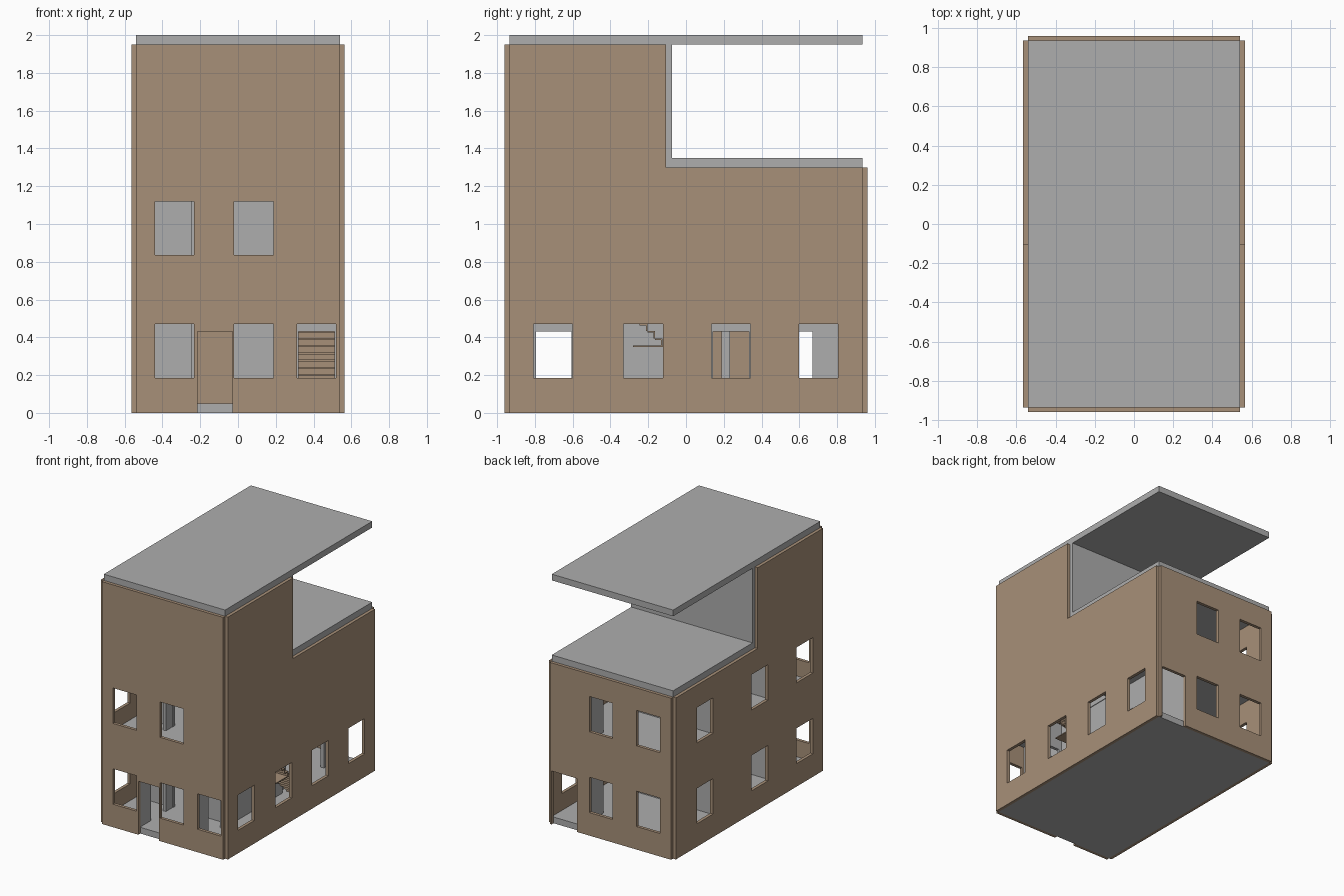
import bpy, bmesh
from mathutils import Vector

cube = bpy.data.objects.get("Cube")
if cube:
    bpy.data.objects.remove(cube, do_unlink=True)


def material(name, rgb):
    m = bpy.data.materials.new(name)
    m.use_nodes = True
    m.diffuse_color = (*rgb, 1)
    m.node_tree.nodes["Principled BSDF"].inputs["Base Color"].default_value = (*rgb, 1)
    return m


TAN = material("tan brick", (0.39, 0.28, 0.19))
GREY = material("grey concrete", (0.42, 0.42, 0.42))


def finish(name, bm, mat):
    bmesh.ops.recalc_face_normals(bm, faces=bm.faces[:])
    mesh = bpy.data.meshes.new(name)
    bm.to_mesh(mesh)
    bm.free()
    mesh.materials.append(mat)
    ob = bpy.data.objects.new(name, mesh)
    bpy.context.collection.objects.link(ob)
    return ob


def panel(name, mat, axis, depth, span, rise, holes=()):
    """Slab thick along axis (0=x, 1=y, 2=z); holes are (u0, u1, v0, v1)."""
    us = sorted({u for h in holes for u in h[:2] if span[0] < u < span[1]} | set(span))
    vs = sorted({v for h in holes for v in h[2:] if rise[0] < v < rise[1]} | set(rise))
    place = (lambda u, v: (depth[0], u, v),
             lambda u, v: (u, depth[0], v),
             lambda u, v: (u, v, depth[0]))[axis]
    bm = bmesh.new()
    grid = {(u, v): bm.verts.new(place(u, v)) for u in us for v in vs}
    for a, b in zip(us, us[1:]):
        for c, d in zip(vs, vs[1:]):
            u, v = (a + b) / 2, (c + d) / 2
            if not any(h[0] < u < h[1] and h[2] < v < h[3] for h in holes):
                bm.faces.new([grid[a, c], grid[b, c], grid[b, d], grid[a, d]])
    bmesh.ops.delete(bm, geom=[v for v in bm.verts if not v.link_faces], context="VERTS")
    ext = bmesh.ops.extrude_face_region(bm, geom=bm.faces[:], use_keep_orig=True)
    shift = Vector((0, 0, 0))
    shift[axis] = depth[1] - depth[0]
    bmesh.ops.translate(bm, vec=shift,
                        verts=[g for g in ext["geom"] if isinstance(g, bmesh.types.BMVert)])
    return finish(name, bm, mat)


def add_box(bm, lo, hi):
    verts = bmesh.ops.create_cube(bm, size=1)["verts"]
    for v in verts:
        v.co = [lo[i] if v.co[i] < 0 else hi[i] for i in range(3)]


# Main dimensions
X, XO = 0.54, 0.565
Y, YO = 0.935, 0.96
STOREY, SLAB, TOP, LOW = 0.65, 0.05, 1.95, 1.30
SILL, HEAD, DOOR = 0.185, 0.47, 0.43
STEP_BACK = -0.105


def windows(starts, floors):
    return [(s, s + 0.207, SILL + f * STOREY, HEAD + f * STOREY)
            for f in floors for s in starts]


# Outer walls
pair = (-0.44, -0.02)
front_door = (-0.215, -0.03, -1, DOOR)
panel("front_wall", TAN, 1, (-YO, -Y), (-X, X), (0, TOP),
      windows(pair, (0, 1)) + windows((0.312,), (0,)) + [front_door])
panel("back_wall", TAN, 1, (Y, YO), (-X, X), (0, LOW),
      windows(pair, (0, 1)) + [(0.30, 0.525, -1, DOOR)])
setback = (STEP_BACK, 2, LOW, 3)
panel("left_wall", TAN, 0, (X, XO), (-Y, Y), (0, TOP),
      windows((-0.807, -0.33, 0.135, 0.597), (0,)) + [setback])
panel("right_wall", TAN, 0, (-XO, -X), (-Y, Y), (0, TOP),
      windows((-0.807, -0.235, 0.463), (0, 1)) + [setback])

# Floor slabs and roofs
stairwell = (0.30, 0.53, -0.49, 0.05)
for name, z, holes in (("ground_slab", 0, ()), ("first_floor_slab", STOREY, (stairwell,)),
                       ("terrace_slab", LOW, ()), ("roof_slab", TOP, ())):
    panel(name, GREY, 2, (z, z + SLAB), (-X, X), (-Y, Y), holes)

# Upper storey closing wall
panel("terrace_wall", GREY, 1, (STEP_BACK, -0.075), (-X, X), (LOW + SLAB, TOP))

# Interior partitions, repeated on two storeys
for floor, label in enumerate(("ground", "first")):
    base = floor * STOREY
    rise = (base + SLAB, base + STOREY)

    def doors(*starts):
        return [(s, s + 0.19, -1 + base, DOOR + base) for s in starts]

    panel(label + "_corridor_partition", GREY, 0, (0.265, 0.295), (-Y, Y), rise,
          doors(-0.795, 0.143, 0.48))
    panel(label + "_hall_partition", GREY, 0, (-0.245, -0.218), (-Y, -0.52), rise,
          doors(-0.795))
    panel(label + "_front_partition", GREY, 1, (-0.52, -0.495), (-X, X), rise,
          doors(-0.215, 0.32))
    panel(label + "_rear_partition", GREY, 1, (0.187, 0.233), (-X, 0.265), rise,
          doors(-0.215))

# Folded staircase climbing toward the front, with a landing plate
RISE, GO, THICK = STOREY / 17, 0.04, 0.008
bm = bmesh.new()
for i in range(1, 17):
    z = SLAB + i * RISE
    y = -0.125 - (i - 9) * GO
    add_box(bm, (0.30, y - GO, z - THICK), (0.535, y, z))
    add_box(bm, (0.30, y - THICK, z - RISE), (0.535, y, z - THICK))
landing = SLAB + 8 * RISE
add_box(bm, (0.30, -0.28, landing - THICK), (0.535, -0.125, landing))
finish("staircase", bm, TAN)
